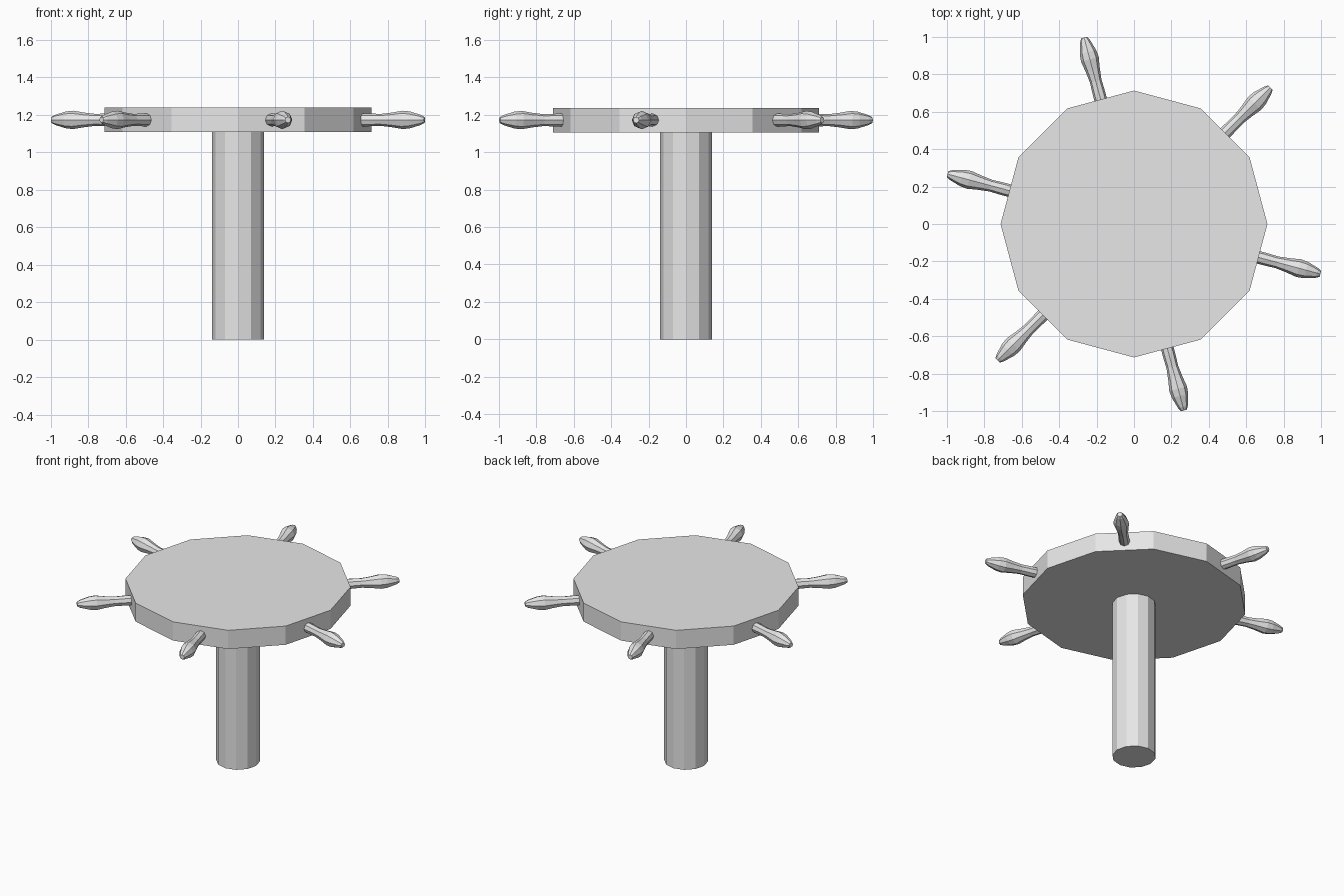
import bpy
import bmesh
import math
from mathutils import Matrix

cube = bpy.data.objects.get("Cube")
if cube:
    bpy.data.objects.remove(cube, do_unlink=True)

grey = bpy.data.materials.new("light_grey")
grey.use_nodes = True
COLOUR = (0.8, 0.8, 0.8, 1)
grey.diffuse_color = COLOUR
grey.node_tree.nodes["Principled BSDF"].inputs["Base Color"].default_value = COLOUR


def turned(name, profile, sides, matrix=Matrix()):
    """Closed lathe shape along local z from (radius, height) points."""
    bm = bmesh.new()
    rings = []
    for radius, height in profile:
        angles = [math.tau * i / sides for i in range(sides)]
        rings.append([bm.verts.new((radius * math.cos(a), radius * math.sin(a), height))
                      for a in angles])
    for low, high in zip(rings, rings[1:]):
        for i in range(sides):
            j = (i + 1) % sides
            bm.faces.new((low[i], low[j], high[j], high[i]))
    bm.faces.new(rings[0][::-1])
    bm.faces.new(rings[-1])
    bm.transform(matrix)
    mesh = bpy.data.meshes.new(name)
    bm.to_mesh(mesh)
    bm.free()
    mesh.materials.append(grey)
    obj = bpy.data.objects.new(name, mesh)
    bpy.context.collection.objects.link(obj)
    return obj


# Central post and the wide twelve-sided disc
turned("post", [(0.138, 0), (0.138, 1.12)], 12)
turned("disc", [(0.712, 1.107), (0.712, 1.237)], 12)

# Six turned handles around the rim
HANDLE = [(0.034, 0.62), (0.034, 0.72), (0.032, 0.79), (0.039, 0.85),
          (0.049, 0.91), (0.045, 0.95), (0.027, 1.01), (0.016, 1.03)]
for n in range(6):
    spin = Matrix.Rotation(math.radians(45 + 60 * n), 4, "Z")
    lay_down = Matrix.Rotation(math.pi / 2, 4, "Y")
    raise_up = Matrix.Translation((0, 0, 1.172))
    turned(f"handle_{n + 1}", HANDLE, 8, raise_up @ spin @ lay_down)
